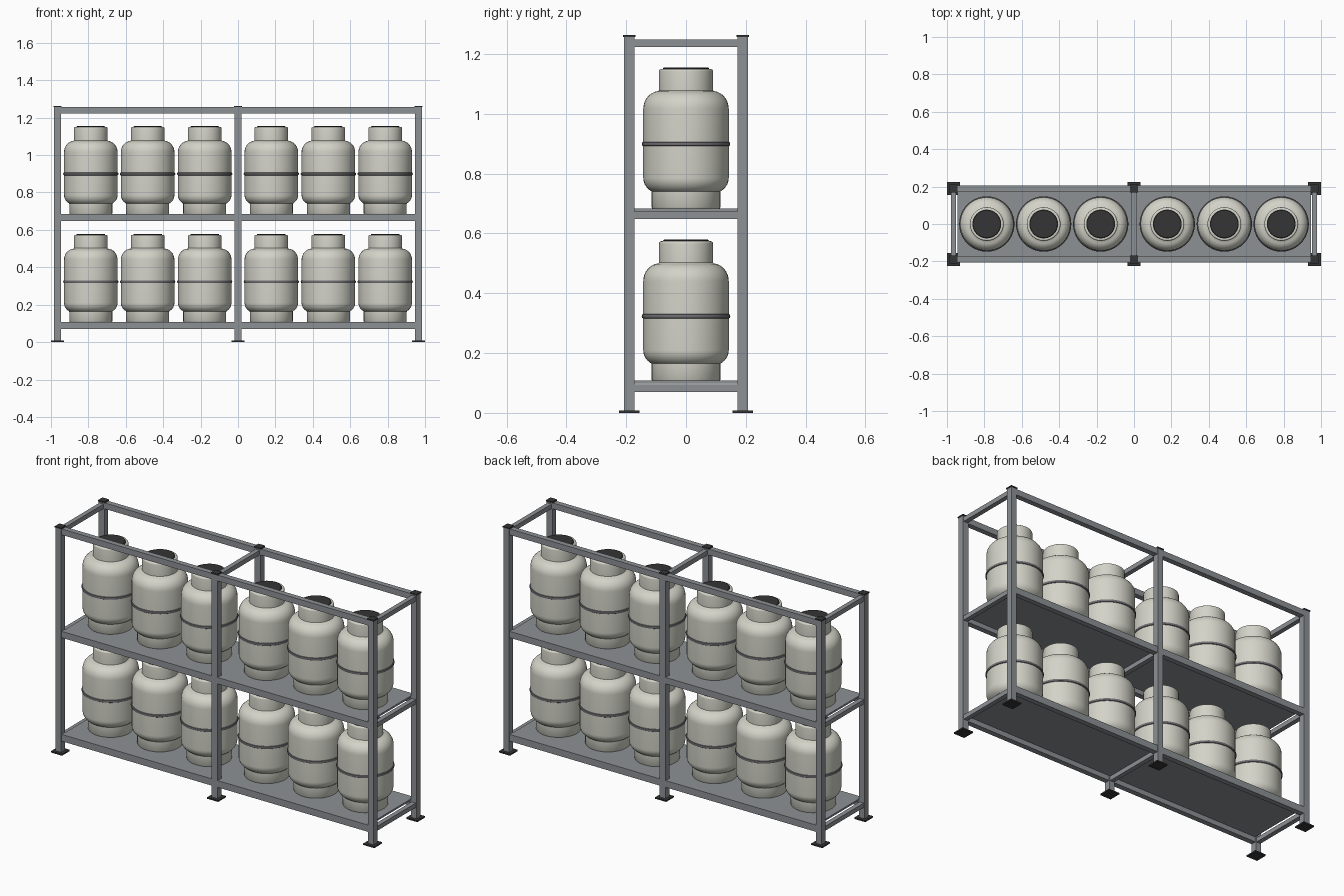
import bpy
import bmesh
import math
from mathutils import Matrix

cube = bpy.data.objects.get("Cube")
if cube:
    bpy.data.objects.remove(cube, do_unlink=True)


def material(name, r, g, b):
    m = bpy.data.materials.new(name)
    m.use_nodes = True
    m.diffuse_color = (r, g, b, 1)
    bsdf = next(n for n in m.node_tree.nodes if n.type == 'BSDF_PRINCIPLED')
    bsdf.inputs["Base Color"].default_value = (r, g, b, 1)
    return m


STEEL = material("steel grey", 0.27, 0.285, 0.30)
CREAM = material("bottle cream", 0.65, 0.65, 0.58)
BLACK = material("dark rubber", 0.035, 0.035, 0.037)
BAND = material("band grey", 0.16, 0.16, 0.175)


def finish(name, bm, mat):
    bmesh.ops.recalc_face_normals(bm, faces=bm.faces)
    mesh = bpy.data.meshes.new(name)
    bm.to_mesh(mesh)
    bm.free()
    mesh.materials.append(mat)
    obj = bpy.data.objects.new(name, mesh)
    bpy.context.collection.objects.link(obj)
    return obj


def box(name, x, y, z0, z1, sx, sy, mat):
    bm = bmesh.new()
    bmesh.ops.create_cube(bm, size=1, matrix=Matrix.Translation((x, y, (z0 + z1) / 2))
                          @ Matrix.Diagonal((sx, sy, z1 - z0, 1)))
    return finish(name, bm, mat)


def lathe(name, profile, mat, closed=False):
    bm = bmesh.new()
    verts = [bm.verts.new((r, 0, z)) for r, z in profile]
    pairs = list(zip(verts, verts[1:]))
    if closed:
        pairs.append((verts[-1], verts[0]))
    edges = [bm.edges.new(p) for p in pairs]
    bmesh.ops.spin(bm, geom=verts + edges, axis=(0, 0, 1), cent=(0, 0, 0),
                   angle=math.tau, steps=40)
    bmesh.ops.remove_doubles(bm, verts=bm.verts, dist=0.0001)
    obj = finish(name, bm, mat)
    bpy.ops.object.select_all(action='DESELECT')
    obj.select_set(True)
    bpy.context.view_layer.objects.active = obj
    bpy.ops.object.shade_smooth_by_angle(angle=math.radians(35))
    return obj


def arc(r, z, rad_r, rad_z, start, end, steps=8):
    angles = [math.radians(start + (end - start) * i / steps) for i in range(steps + 1)]
    return [(r + rad_r * math.cos(a), z + rad_z * math.sin(a)) for a in angles]


# Posts with feet and caps
POST_X, POST_Y = 0.965, 0.19
for x in (-POST_X, 0, POST_X):
    for y in (-POST_Y, POST_Y):
        box("post", x, y, 0.008, 1.257, 0.035, 0.035, STEEL)
        box("foot_plate", x, y, 0, 0.008, 0.068, 0.068, BLACK)
        box("post_cap", x, y, 1.256, 1.263, 0.041, 0.041, BLACK)

# Long rails and cross rails
DECKS = (0.108, 0.684)
for z0, z1, cross in ((0.07, 0.108, 0.095), (0.648, 0.684, 0.673), (1.223, 1.256, 1.249)):
    for side in (-1, 1):
        for bay in (-1, 1):
            box("long_rail", bay * POST_X / 2, side * POST_Y, z0, z1,
                POST_X - 0.035, 0.03, STEEL)
    for x in (-POST_X, 0, POST_X):
        box("cross_rail", x, 0, z0, cross, 0.026, 0.346, STEEL)

# Shelf decks
for z in DECKS:
    box("shelf_deck", 0, 0, z - 0.01, z, 1.89, 0.352, STEEL)

# Gas bottle: foot ring, shell and collar, band and top
shell = [(0, 0), (0.113, 0), (0.115, 0.003), (0.115, 0.052)]
shell += arc(0.088, 0.102, 0.055, 0.052, -60, 0)
shell += arc(0.088, 0.332, 0.055, 0.06, 0, 85)
shell += [(0.09, 0.394), (0.09, 0.458)]
shell += arc(0.082, 0.458, 0.008, 0.008, 0, 90, 4)
shell += [(0, 0.466)]
parts = [
    lathe("bottle_shell", shell, CREAM),
    lathe("bottle_band", arc(0.142, 0.215, 0.006, 0.008, 0, 315, 7), BAND, True),
    lathe("bottle_top", [(0, 0.465), (0.077, 0.465), (0.077, 0.468),
                         (0.073, 0.471), (0, 0.471)], BLACK),
]

# Six bottles on each shelf
spots = [(s * x, z) for z in DECKS for s in (-1, 1) for x in (0.178, 0.483, 0.787)]
for part in parts:
    for i, (x, z) in enumerate(spots):
        obj = part
        if i:
            obj = part.copy()
            bpy.context.collection.objects.link(obj)
        obj.location = (x, 0, z)
